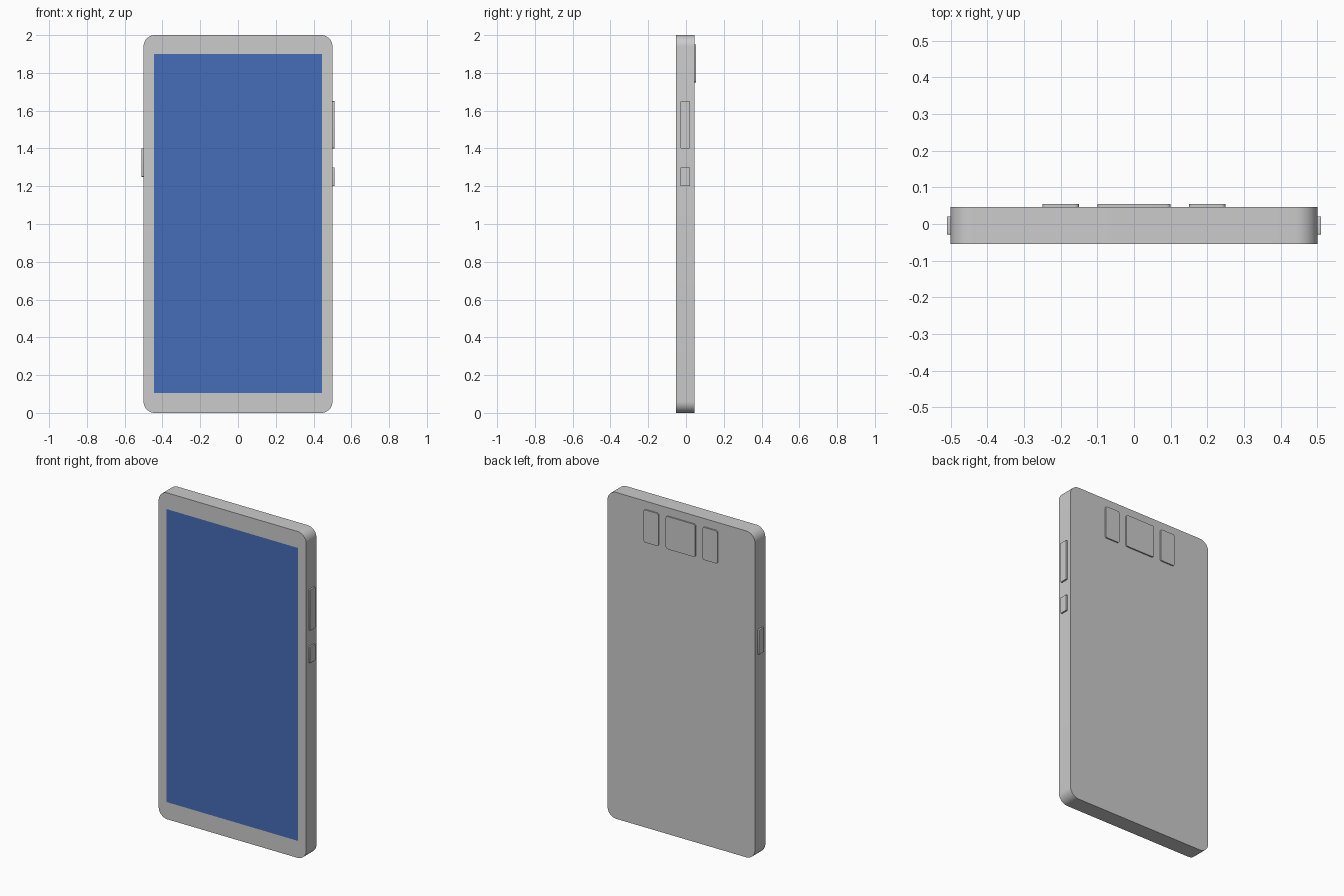
import bpy, bmesh
from mathutils import Vector

if "Cube" in bpy.data.objects:
    bpy.data.objects.remove(bpy.data.objects["Cube"])

FRONT, BACK, RAISED = -0.054, 0.046, 0.054   # key depths along y
MID = (FRONT + BACK) / 2


def rounded_box(name, lo, hi, axis, radius, segments):
    """Box from lo to hi whose edges parallel to `axis` are rounded."""
    lo, hi = Vector(lo), Vector(hi)
    bm = bmesh.new()
    bmesh.ops.create_cube(bm, size=1)
    for v in bm.verts:
        v.co = (lo + hi) / 2 + v.co * (hi - lo)
    edges = [e for e in bm.edges
             if abs((e.verts[0].co - e.verts[1].co)[axis]) > 1e-6]
    bmesh.ops.bevel(bm, geom=edges, offset=radius, segments=segments,
                    profile=0.5, affect='EDGES')
    bmesh.ops.recalc_face_normals(bm, faces=bm.faces)
    mesh = bpy.data.meshes.new(name)
    bm.to_mesh(mesh)
    bm.free()
    ob = bpy.data.objects.new(name, mesh)
    bpy.context.collection.objects.link(ob)
    bpy.context.view_layer.objects.active = ob
    ob.select_set(True)
    bpy.ops.object.shade_smooth_by_angle()
    ob.select_set(False)
    return ob


# Case
rounded_box("phone_body", (-0.5, FRONT, 0), (0.5, BACK, 2), 1, 0.06, 10)

# Screen, a flat panel on the front face
mesh = bpy.data.meshes.new("screen")
y = FRONT - 0.0008
mesh.from_pydata([(-0.445, y, 0.105), (0.445, y, 0.105),
                  (0.445, y, 1.9), (-0.445, y, 1.9)], [], [(0, 1, 2, 3)])
screen = bpy.data.objects.new("screen", mesh)
bpy.context.collection.objects.link(screen)
blue = bpy.data.materials.new("screen_blue")
blue.diffuse_color = (0.06, 0.15, 0.48, 1)
blue.use_nodes = True
blue.node_tree.nodes["Principled BSDF"].inputs["Base Color"].default_value = blue.diffuse_color
mesh.materials.append(blue)

# Raised camera modules on the back
for name, x0, x1 in (("camera_main", -0.1, 0.1),
                     ("camera_right", 0.15, 0.25),
                     ("camera_left", -0.25, -0.15)):
    rounded_box(name, (x0, BACK - 0.01, 1.75), (x1, RAISED, 1.95), 1, 0.012, 5)

# Side buttons
for name, side, z0, z1 in (("volume_button", 1, 1.4, 1.65),
                           ("power_button", 1, 1.2, 1.3),
                           ("side_key", -1, 1.25, 1.4)):
    xs = sorted((side * 0.49, side * 0.51))
    rounded_box(name, (xs[0], MID - 0.025, z0), (xs[1], MID + 0.025, z1),
                0, 0.004, 4)
